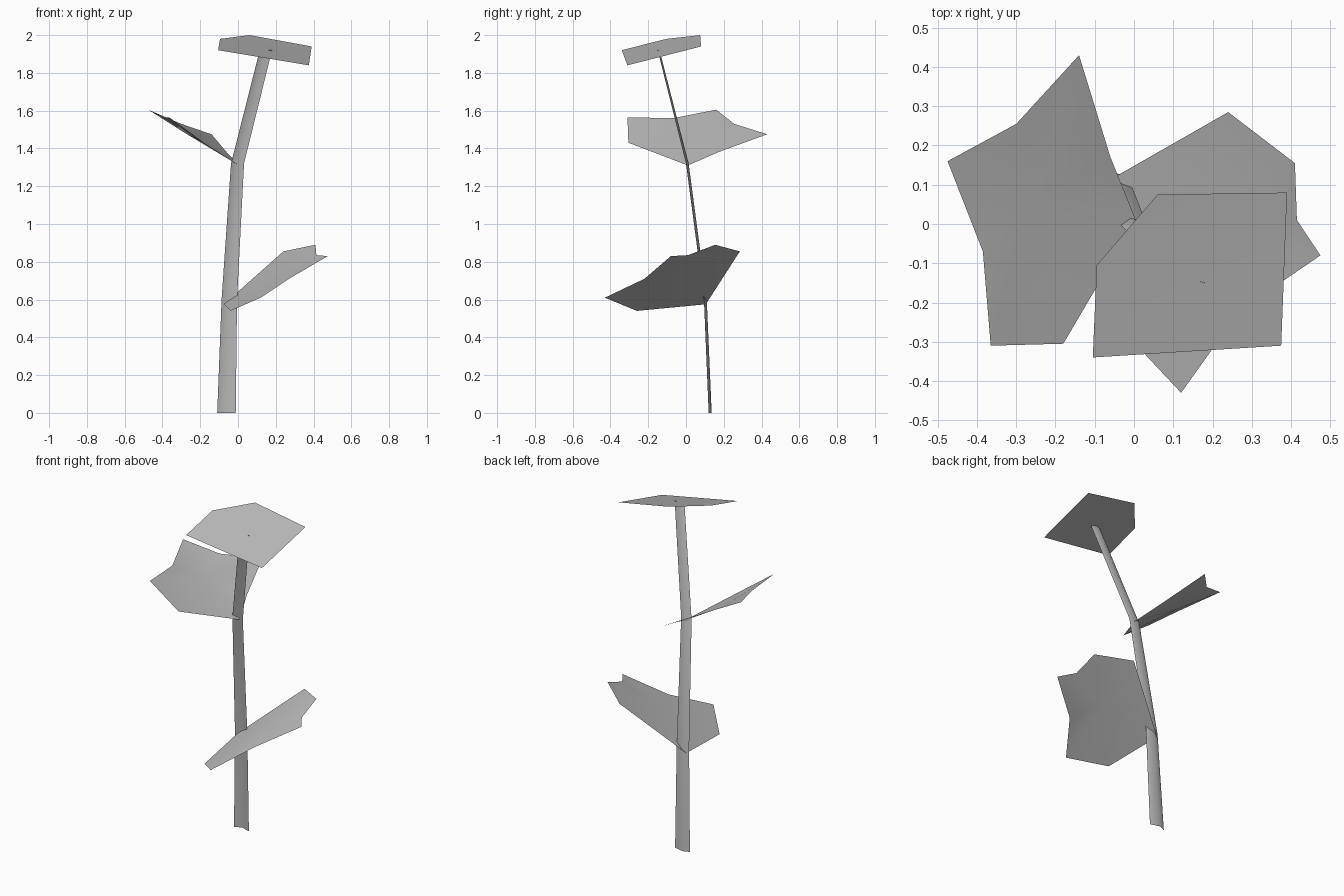
import bpy
import bmesh
from mathutils import Vector

cube = bpy.data.objects.get("Cube")
if cube:
    bpy.data.objects.remove(cube)

GREY = (0.5, 0.5, 0.5, 1.0)
grey = bpy.data.materials.new("plant_grey")
grey.use_nodes = True
grey.diffuse_color = GREY
grey.node_tree.nodes["Principled BSDF"].inputs["Base Color"].default_value = GREY


def finish(name, bm):
    """Turn a bmesh into a smooth shaded object."""
    mesh = bpy.data.meshes.new(name)
    for face in bm.faces:
        face.smooth = True
    bm.to_mesh(mesh)
    bm.free()
    mesh.materials.append(grey)
    obj = bpy.data.objects.new(name, mesh)
    bpy.context.collection.objects.link(obj)
    return obj


def leaf(name, outline, centre):
    """Leaf blade: an outline fanned around a centre point."""
    bm = bmesh.new()
    rim = [bm.verts.new(p) for p in outline]
    mid = bm.verts.new(centre)
    for a, b in zip(rim, rim[1:] + rim[:1]):
        bm.faces.new((a, b, mid))
    bmesh.ops.recalc_face_normals(bm, faces=bm.faces)
    if sum(f.normal.z for f in bm.faces) < 0:
        bmesh.ops.reverse_faces(bm, faces=bm.faces)
    return finish(name, bm)


def ribbon(name, rings):
    """Bent stem: open V section, folded towards the back."""
    bm = bmesh.new()
    rows = []
    for left, right, y, z, fold in rings:
        crease = left + (right - left) * 0.42
        section = ((left, y), (crease, y + fold), (right, y))
        rows.append([bm.verts.new((px, py, z)) for px, py in section])
    for low, high in zip(rows, rows[1:]):
        for i in range(2):
            bm.faces.new((low[i], low[i + 1], high[i + 1], high[i]))
    return finish(name, bm)


# Stem: left x, right x, y, z, fold depth
ribbon("stem", [
    (-0.11, -0.012, 0.12, 0.0, 0.016),
    (-0.087, -0.005, 0.095, 0.6, 0.015),
    (-0.037, 0.032, 0.0, 1.32, 0.014),
    (0.115, 0.18, -0.15, 1.92, 0.01),
])

# Top leaf
leaf("top_leaf", [
    (0.06, 0.075, 2.0), (-0.095, -0.105, 1.98), (-0.105, -0.34, 1.92),
    (0.375, -0.31, 1.84), (0.39, 0.08, 1.94),
], (0.147, -0.147, 1.922))

# Lower leaf, leaning to the left side
leaf("lower_leaf", [
    (-0.075, 0.105, 0.575), (-0.04, -0.26, 0.54), (0.12, -0.43, 0.61),
    (0.27, -0.22, 0.71), (0.475, -0.08, 0.83), (0.415, 0.01, 0.835),
    (0.41, 0.155, 0.89), (0.24, 0.285, 0.855),
], (0.21, -0.02, 0.74))

# Middle leaf, leaning to the right side
leaf("middle_leaf", [
    (0.005, 0.01, 1.31), (-0.06, 0.17, 1.38), (-0.14, 0.43, 1.475),
    (-0.3, 0.255, 1.53), (-0.475, 0.16, 1.605), (-0.385, -0.07, 1.56),
    (-0.365, -0.31, 1.565), (-0.18, -0.305, 1.43),
], (-0.27, 0.04, 1.475))
